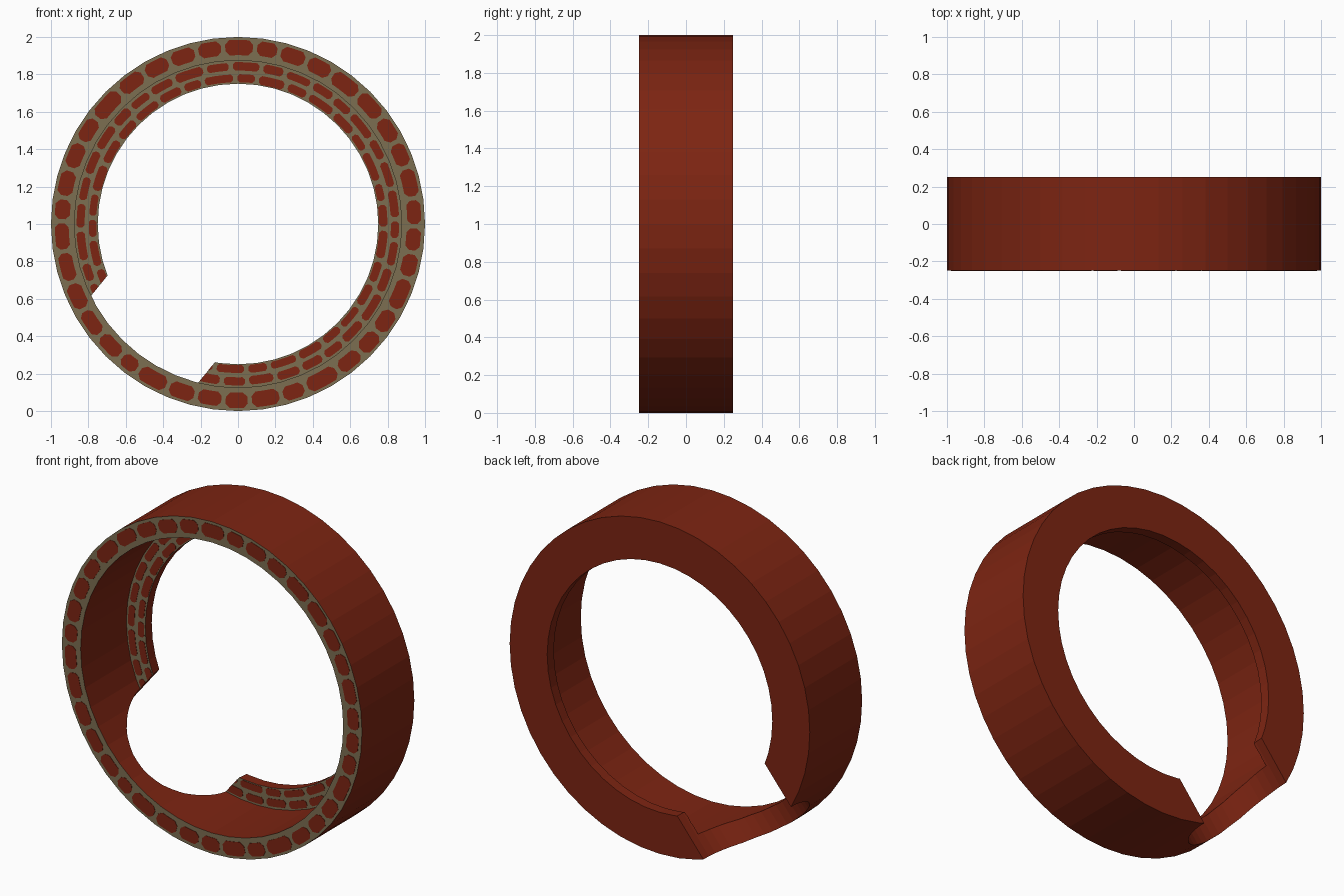
import bpy, bmesh, math, random
from mathutils import Vector, Matrix

if "Cube" in bpy.data.objects:
    bpy.data.objects.remove(bpy.data.objects["Cube"])

random.seed(4)
SEG = 48
FRONT, BACK, LIP = -0.248, 0.25, 0.1875   # y of front rim, back face, lip front
R_OUT, R_WALL, R_LIP = 1.0, 0.875, 0.75
GAP = math.radians(231)                   # direction of the pipe opening


def material(name, rgb):
    m = bpy.data.materials.new(name)
    m.diffuse_color = (*rgb, 1)
    m.use_nodes = True
    m.node_tree.nodes["Principled BSDF"].inputs["Base Color"].default_value = m.diffuse_color
    return m


brick = material("brick red", (0.205, 0.018, 0.006))
mortar = material("mortar grey", (0.20, 0.158, 0.083))


def make_object(name, bm, mats):
    bmesh.ops.recalc_face_normals(bm, faces=bm.faces)
    me = bpy.data.meshes.new(name)
    bm.to_mesh(me)
    bm.free()
    for m in mats:
        me.materials.append(m)
    ob = bpy.data.objects.new(name, me)
    bpy.context.collection.objects.link(ob)
    return ob


def polar(r, a, y):
    return Vector((r * math.cos(a), y, 1 + r * math.sin(a)))


# Ring: L-shaped section turned about the y axis, front faces in mortar
profile = [(R_OUT, FRONT), (R_OUT, BACK), (R_LIP, BACK),
           (R_LIP, LIP), (R_WALL, LIP), (R_WALL, FRONT)]
bm = bmesh.new()
loops = [[bm.verts.new(polar(r, 2 * math.pi * i / SEG, y)) for r, y in profile]
         for i in range(SEG)]
n = len(profile)
for i in range(SEG):
    a, b = loops[i], loops[(i + 1) % SEG]
    for j in range(n):
        k = (j + 1) % n
        f = bm.faces.new((a[j], a[k], b[k], b[j]))
        f.material_index = 1 if j in (3, 5) else 0
ring = make_object("stone_ring", bm, [brick, mortar])


# Bricks: thin curved plates with clipped corners
def add_brick(bm, r0, r1, a0, a1, y, thick=0.002):
    c = 0.28 * (r1 - r0)
    rm = (r0 + r1) / 2
    ca = c / rm
    inner = [a0 + ca + (a1 - a0 - 2 * ca) * t / 3 for t in range(4)]
    pts = [(r0, a) for a in inner] + [(r0 + c, a1), (r1 - c, a1)]
    pts += [(r1, a) for a in reversed(inner)] + [(r1 - c, a0), (r0 + c, a0)]
    top = [bm.verts.new(polar(r, a, y - thick)) for r, a in pts]
    low = [bm.verts.new(polar(r, a, y + 0.001)) for r, a in pts]
    bm.faces.new(top)
    bm.faces.new(low[::-1])
    for i in range(len(pts)):
        j = (i + 1) % len(pts)
        bm.faces.new((top[i], low[i], low[j], top[j]))


def brick_row(bm, r0, r1, count, y, start):
    step = 2 * math.pi / count
    cuts = [start + step * (i + random.uniform(-0.15, 0.15)) for i in range(count)]
    cuts.append(cuts[0] + 2 * math.pi)
    joint = 0.011 / r0
    for a0, a1 in zip(cuts, cuts[1:]):
        add_brick(bm, r0 + random.uniform(0, 0.006), r1 - random.uniform(0, 0.006),
                  a0 + joint, a1 - joint, y)


bm = bmesh.new()
brick_row(bm, 0.900, 0.985, 38, FRONT, 0.0)
rim_bricks = make_object("rim_bricks", bm, [brick])
bm = bmesh.new()
brick_row(bm, 0.815, 0.866, 36, LIP, 0.05)
brick_row(bm, 0.753, 0.802, 34, LIP, 0.13)
lip_bricks = make_object("lip_bricks", bm, [brick])

# Round pipe opening cut from the back through the wall and lip
u = Vector((math.cos(GAP), 0, math.sin(GAP)))
bm = bmesh.new()
place = Matrix.Translation(Vector((0, BACK, 1)) + u * 0.85) @ \
    u.to_track_quat('Z', 'Y').to_matrix().to_4x4()
bmesh.ops.create_cone(bm, cap_ends=True, segments=48, radius1=0.375,
                      radius2=0.375, depth=0.9, matrix=place)
cutter = make_object("pipe_cutter", bm, [brick])
cutter.hide_render = True
for ob in (ring, lip_bricks):
    mod = ob.modifiers.new("opening", 'BOOLEAN')
    mod.operation = 'DIFFERENCE'
    mod.solver = 'EXACT'
    mod.object = cutter
    bpy.context.view_layer.objects.active = ob
    bpy.ops.object.modifier_apply(modifier=mod.name)
bpy.data.objects.remove(cutter)
